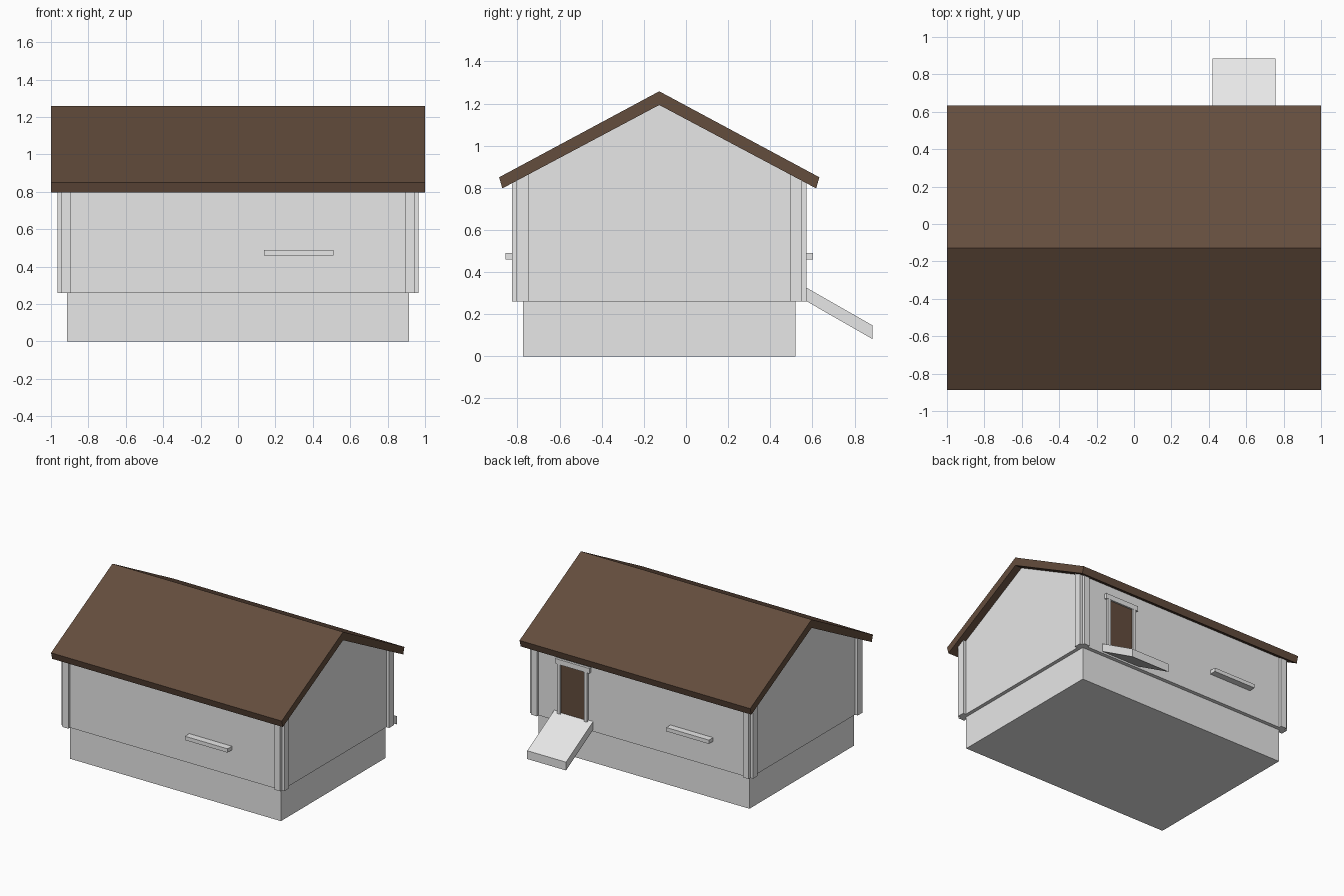
import bpy, bmesh

if "Cube" in bpy.data.objects:
    bpy.data.objects.remove(bpy.data.objects["Cube"])

CY = -0.127  # centre line of the house in y


def material(name, rgb):
    m = bpy.data.materials.new(name)
    m.diffuse_color = (*rgb, 1)
    m.use_nodes = True
    m.node_tree.nodes["Principled BSDF"].inputs["Base Color"].default_value = m.diffuse_color
    return m


GREY = material("pale_grey", (0.8, 0.8, 0.8))
BROWN = material("roof_brown", (0.127, 0.074, 0.047))


def prism(name, profile, x0, x1, mat):
    """Extrude a (y, z) profile along x."""
    bm = bmesh.new()
    face = bm.faces.new([bm.verts.new((x0, y, z)) for y, z in profile])
    ext = bmesh.ops.extrude_face_region(bm, geom=[face])
    verts = [g for g in ext["geom"] if isinstance(g, bmesh.types.BMVert)]
    bmesh.ops.translate(bm, verts=verts, vec=(x1 - x0, 0, 0))
    bmesh.ops.recalc_face_normals(bm, faces=bm.faces[:])
    me = bpy.data.meshes.new(name)
    bm.to_mesh(me)
    bm.free()
    me.materials.append(mat)
    ob = bpy.data.objects.new(name, me)
    bpy.context.collection.objects.link(ob)
    return ob


def box(name, x0, x1, y0, y1, z0, z1, mat=GREY):
    return prism(name, [(y0, z0), (y1, z0), (y1, z1), (y0, z1)], x0, x1, mat)


# Foundation
box("foundation", -0.915, 0.915, CY - 0.648, CY + 0.648, 0, 0.26)

# Walls with gables reaching the underside of the roof
WX, WY = 0.943, 0.677
prism("walls", [(CY - WY, 0.26), (CY + WY, 0.26), (CY + WY, 0.836),
                (CY, 1.193), (CY - WY, 0.836)], -WX, WX, GREY)

# Gabled roof
prism("roof", [(-0.887, 0.85), (CY, 1.258), (0.633, 0.85),
               (0.618, 0.797), (CY, 1.193), (-0.872, 0.797)], -1, 1, BROWN)

# Corner boards: two per corner
for sx, xn in ((-1, "left"), (1, "right")):
    for sy, yn in ((-1, "front"), (1, "back")):
        xs = sorted((sx * 0.893, sx * WX))
        ys = sorted((CY + sy * WY, CY + sy * 0.698))
        box(f"{yn}_board_{xn}", *xs, *ys, 0.26, 0.85)
        xs = sorted((sx * WX, sx * 0.966))
        ys = sorted((CY + sy * 0.62, CY + sy * WY))
        box(f"side_board_{xn}_{yn}", *xs, *ys, 0.26, 0.865)

# Ledges on the front and back walls
box("front_ledge", 0.14, 0.51, -0.858, CY - WY, 0.46, 0.49)
box("back_ledge", -0.62, -0.25, CY + WY, 0.602, 0.46, 0.49)

# Back door with frame
BACK = CY + WY
box("door", 0.485, 0.695, BACK, BACK + 0.006, 0.29, 0.72, BROWN)
box("door_jamb_left", 0.46, 0.487, BACK, BACK + 0.018, 0.29, 0.72)
box("door_jamb_right", 0.693, 0.72, BACK, BACK + 0.018, 0.29, 0.72)
box("door_lintel", 0.44, 0.735, BACK, BACK + 0.019, 0.715, 0.755)

# Sloping ramp
prism("ramp", [(BACK, 0.338), (0.885, 0.147), (0.885, 0.082), (BACK, 0.274)],
      0.42, 0.757, GREY)
